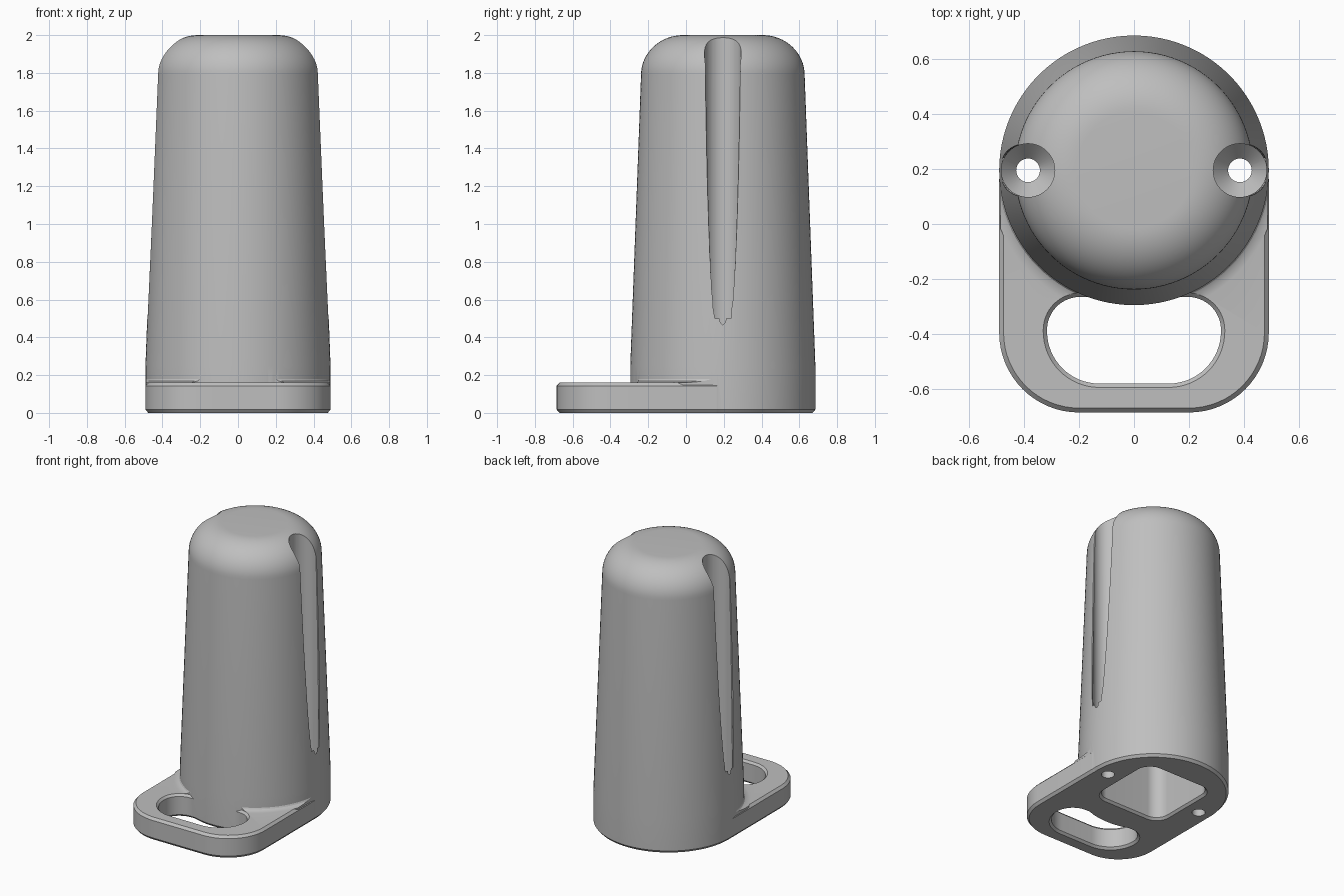
import bpy, bmesh, math
from mathutils import Vector

if "Cube" in bpy.data.objects:
    bpy.data.objects.remove(bpy.data.objects["Cube"])

CY = 0.195            # y of the column's axis
BASE_R, TOP_R = 0.49, 0.433
TAPER_LOW, TAPER_HIGH = 0.25, 1.79
BORE_X, BORE_R = 0.385, 0.097

grey = bpy.data.materials.new("plain grey")
grey.use_nodes = True
COLOUR = (0.52, 0.52, 0.52, 1)
grey.diffuse_color = COLOUR
grey.node_tree.nodes["Principled BSDF"].inputs["Base Color"].default_value = COLOUR


def loft(name, rings):
    """Closed solid through rings that have the same point count."""
    bm = bmesh.new()
    loops = [[bm.verts.new(p) for p in ring] for ring in rings]
    n = len(loops[0])
    for a, b in zip(loops, loops[1:]):
        for i in range(n):
            j = (i + 1) % n
            bm.faces.new((a[i], a[j], b[j], b[i]))
    bm.faces.new(loops[0][::-1])
    bm.faces.new(loops[-1])
    bmesh.ops.remove_doubles(bm, verts=bm.verts[:], dist=1e-5)
    bmesh.ops.recalc_face_normals(bm, faces=bm.faces[:])
    mesh = bpy.data.meshes.new(name)
    bm.to_mesh(mesh)
    bm.free()
    mesh.materials.append(grey)
    ob = bpy.data.objects.new(name, mesh)
    bpy.context.collection.objects.link(ob)
    return ob


def lathe(name, profile, x=0, y=CY, n=96):
    angles = [math.tau * i / n for i in range(n)]
    return loft(name, [[(x + r * math.cos(a), y + r * math.sin(a), z) for a in angles]
                       for r, z in profile])


def outline(half, y0, y1, r_front, r_back, z, grow=0.0, n=16):
    """Rounded rectangle with its own front and back corner radii."""
    pts = []
    corners = ((1, 1, r_back), (-1, 1, r_back), (-1, -1, r_front), (1, -1, r_front))
    for k, (sx, sy, r) in enumerate(corners):
        cx = sx * (half - r)
        cy = y1 - r if sy > 0 else y0 + r
        for i in range(n + 1):
            a = math.pi / 2 * (k + i / n)
            pts.append((cx + (r + grow) * math.cos(a), cy + (r + grow) * math.sin(a), z))
    return pts


def prism(name, shape, levels):
    return loft(name, [outline(*shape, z, grow) for z, grow in levels])


def combine(target, other, operation):
    """Boolean the other solid into the target, then remove it."""
    mod = target.modifiers.new("combine", "BOOLEAN")
    mod.operation, mod.solver, mod.object = operation, "EXACT", other
    bpy.context.view_layer.update()
    graph = bpy.context.evaluated_depsgraph_get()
    mesh = bpy.data.meshes.new_from_object(target.evaluated_get(graph))
    target.modifiers.clear()
    target.data = mesh
    bpy.data.objects.remove(other)


def taper(z):
    t = (z - TAPER_LOW) / (TAPER_HIGH - TAPER_LOW)
    return BASE_R + (TOP_R - BASE_R) * t


# Base plate with chamfered rims
plate_shape = (0.49, -0.685, 0.19, 0.29, 0.03)
plate = prism("base_plate", plate_shape,
              [(0, -0.015), (0.018, 0), (0.143, 0), (0.16, -0.016)])

# Small fillet where the column meets the plate
skirt = lathe("skirt", [(0.48, 0.1), (0.53, 0.1), (0.53, 0.16), (0.508, 0.163),
                        (0.495, 0.17), (0.488, 0.182)])
combine(skirt, prism("skirt_limit", plate_shape, [(0.05, -0.004), (0.4, -0.004)]), "INTERSECT")
combine(plate, skirt, "UNION")

# Finger slot, flared at both faces
slot = prism("slot_cutter", (0.316, -0.58, -0.265, 0.19, 0.12),
             [(-0.05, 0.065), (0.015, 0), (0.145, 0), (0.16, 0.014), (0.3, 0.014)])
combine(plate, slot, "DIFFERENCE")

# Tapered column with a domed top
profile = [(BASE_R - 0.015, 0), (BASE_R, 0.018), (BASE_R, TAPER_LOW)]
for i in range(17):
    a = math.pi / 2 * i / 16
    profile.append((0.21 + (TOP_R - 0.21) * math.cos(a),
                    TAPER_HIGH + (2 - TAPER_HIGH) * math.sin(a)))
body = lathe("column_with_base", profile)
combine(body, plate, "UNION")

# Hollow underside
pocket = prism("pocket_cutter", (0.265, CY - 0.265, CY + 0.265, 0.09, 0.09),
               [(-0.05, 0.065), (0.015, 0), (1.75, 0)])
combine(body, pocket, "DIFFERENCE")

# Countersunk screw channels and their softened edges, one on each side
for side in (1, -1):
    bore = lathe("bore_cutter", [(0.043, -0.1), (0.043, 0.2), (BORE_R, 0.26), (BORE_R, 2.1)],
                 x=side * BORE_X, n=48)
    combine(body, bore, "DIFFERENCE")
    rings = []
    for i in range(15):
        z = 0.5 + 1.35 * i / 14
        r = taper(z)
        w_in = 0.9 * math.sqrt(max(BORE_R ** 2 - (r - 0.02 - BORE_X) ** 2, 0))
        w_out = math.sqrt(max(BORE_R ** 2 - (r - BORE_X) ** 2, 0)) + 0.02
        x_in, x_out = side * (r - 0.025), side * (r + 0.01)
        rings.append([(x_in, CY - w_in, z), (x_out, CY - w_out, z),
                      (x_out, CY + w_out, z), (x_in, CY + w_in, z)])
    combine(body, loft("channel_flare_cutter", rings), "DIFFERENCE")

# Smooth shading with crisp edges
bpy.ops.object.select_all(action="DESELECT")
body.select_set(True)
bpy.context.view_layer.objects.active = body
bpy.ops.object.shade_smooth_by_angle(angle=math.radians(30))
